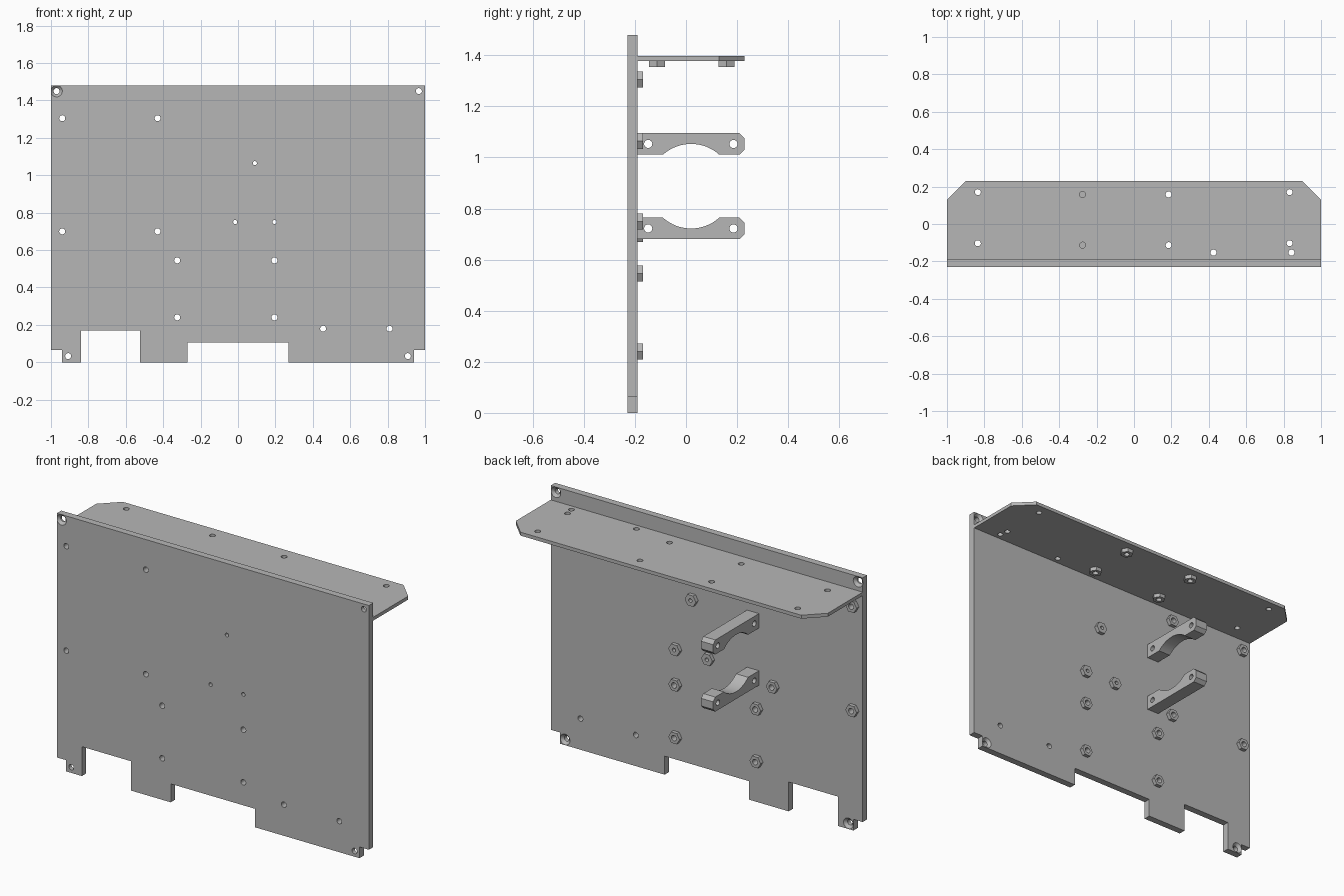
import bpy, bmesh
from math import sin, cos, pi, radians, asin
from mathutils import Vector, Matrix

if "Cube" in bpy.data.objects:
    bpy.data.objects.remove(bpy.data.objects["Cube"], do_unlink=True)

GREY = (0.47, 0.47, 0.47, 1)
grey = bpy.data.materials.new("plain_grey")
grey.use_nodes = True
grey.diffuse_color = GREY
grey.node_tree.nodes["Principled BSDF"].inputs["Base Color"].default_value = GREY


def finish(name, bm):
    bmesh.ops.recalc_face_normals(bm, faces=bm.faces)
    mesh = bpy.data.meshes.new(name)
    bm.to_mesh(mesh)
    bm.free()
    mesh.materials.append(grey)
    obj = bpy.data.objects.new(name, mesh)
    bpy.context.collection.objects.link(obj)
    return obj


def prism(name, outline, offset):
    """Extrude a closed 3D outline along offset."""
    bm = bmesh.new()
    face = bm.faces.new([bm.verts.new(p) for p in outline])
    grown = bmesh.ops.extrude_face_region(bm, geom=[face])["geom"]
    verts = [v for v in grown if isinstance(v, bmesh.types.BMVert)]
    bmesh.ops.translate(bm, verts=verts, vec=offset)
    # the extrude may drop the start cap
    bmesh.ops.holes_fill(bm, edges=[e for e in bm.edges if e.is_boundary])
    return finish(name, bm)


def turned(bm, centre, axis, rings, sides):
    """Add a capped solid of rings (radius, position along axis)."""
    turn = {"X": Matrix.Rotation(pi / 2, 3, "Y"), "Y": Matrix.Rotation(-pi / 2, 3, "X"),
            "Z": Matrix.Identity(3)}[axis]
    loops = []
    for r, d in rings:
        pts = [Vector((r * cos(2 * pi * i / sides), r * sin(2 * pi * i / sides), d))
               for i in range(sides)]
        loops.append([bm.verts.new(Vector(centre) + turn @ p) for p in pts])
    for a, b in zip(loops, loops[1:]):
        for i in range(sides):
            j = (i + 1) % sides
            bm.faces.new((a[i], a[j], b[j], b[i]))
    bm.faces.new(loops[0][::-1])
    bm.faces.new(loops[-1])


def cut(objects, bm):
    """Subtract the cutter from each object, then shade by angle."""
    cutter = finish("cutter", bm)
    cutter.hide_render = True
    for obj in objects:
        mod = obj.modifiers.new("holes", "BOOLEAN")
        mod.operation, mod.solver, mod.object = "DIFFERENCE", "EXACT", cutter
        bpy.ops.object.select_all(action="DESELECT")
        bpy.context.view_layer.objects.active = obj
        obj.select_set(True)
        bpy.ops.object.modifier_apply(modifier=mod.name)
        bpy.ops.object.shade_smooth_by_angle(angle=radians(30))
    bpy.data.objects.remove(cutter, do_unlink=True)


FRONT, BACK, END = -0.23, -0.19, 0.23
HOLE, SMALL, NUT, NUT_H = 0.016, 0.011, 0.036, 0.022

# upright panel with notched lower edge
outline = [(-1, 1.48), (-1, 0.065), (-0.94, 0.065), (-0.94, 0), (-0.84, 0), (-0.84, 0.17),
           (-0.525, 0.17), (-0.525, 0), (-0.27, 0), (-0.27, 0.107), (0.27, 0.107),
           (0.27, 0), (0.94, 0), (0.94, 0.065), (1, 0.065), (1, 1.48)]
panel = prism("upright_panel", [(x, FRONT, z) for x, z in outline], (0, BACK - FRONT, 0))

# nuts on the back of the panel, and all panel holes
bolts = [(x, z, HOLE) for x in (-0.94, -0.43) for z in (1.305, 0.70)]
bolts += [(x, z, HOLE) for x in (-0.325, 0.195) for z in (0.545, 0.24)]
bolts += [(0.09, 1.065, SMALL), (-0.015, 0.75, SMALL), (0.195, 0.75, SMALL)]
nuts, holes = bmesh.new(), bmesh.new()
for x, z, r in bolts:
    turned(nuts, (x, 0, z), "Y", [(NUT, BACK), (NUT, BACK + NUT_H)], 6)
    turned(holes, (x, 0, z), "Y", [(r, FRONT - 0.1), (r, BACK + 0.1)], 24)
for x in (0.455, 0.81):
    turned(holes, (x, 0, 0.18), "Y", [(HOLE, FRONT - 0.1), (HOLE, BACK + 0.1)], 24)

# countersunk corner holes
WIDE, SINK = 0.031, 0.015
for x, z in [(-0.97, 1.45), (0.967, 1.45), (-0.908, 0.033), (0.908, 0.033)]:
    rings = [(HOLE, FRONT - 0.1), (HOLE, BACK - SINK), (WIDE, BACK), (WIDE, BACK + 0.1)]
    if x < 0 and z > 1:
        rings[:1] = [(WIDE, FRONT - 0.1), (WIDE, FRONT), (HOLE, FRONT + SINK)]
    turned(holes, (x, 0, z), "Y", rings, 24)
cut([panel, finish("panel_nuts", nuts)], holes)

# shelf with clipped rear corners
LOW, HIGH = 1.377, 1.397
outline = [(-1, BACK), (1, BACK), (1, 0.13), (0.9, END), (-0.9, END), (-1, 0.13)]
shelf = prism("shelf", [(x, y, LOW) for x, y in outline], (0, 0, HIGH - LOW))

# nuts under the shelf, and all shelf holes
nuts, holes = bmesh.new(), bmesh.new()
bolts = [(x, y) for x in (-0.275, 0.185) for y in (-0.113, 0.158)]
plain = [(x, y) for x in (-0.835, 0.832) for y in (-0.103, 0.17)]
plain += [(0.425, -0.153), (0.842, -0.153)]
for x, y in bolts:
    turned(nuts, (x, y, 0), "Z", [(NUT, LOW - NUT_H), (NUT, LOW)], 6)
for x, y in bolts + plain:
    turned(holes, (x, y, 0), "Z", [(HOLE, LOW - 0.1), (HOLE, HIGH + 0.1)], 24)
cut([shelf, finish("shelf_nuts", nuts)], holes)

# pair of arched brackets, the lower one flipped
HALF, RADIUS, MID, REACH = 0.042, 0.165, 0.02, 0.11
X0, X1 = -0.335, -0.258
swing = asin(REACH / RADIUS)
for name, centre, flip in [("upper_bracket", 1.053, 1), ("lower_bracket", 0.722, -1)]:
    outline = [(BACK, HALF), (BACK, -HALF)]
    for i in range(17):
        a = swing * (i / 8 - 1)
        outline.append((MID + RADIUS * sin(a), RADIUS * (cos(a) - cos(swing)) - HALF))
    outline += [(0.21, -HALF), (END, -0.022), (END, 0.022), (0.21, HALF)]
    bracket = prism(name, [(X0, y, centre + flip * z) for y, z in outline], (X1 - X0, 0, 0))
    holes = bmesh.new()
    for y in (-0.148, 0.186):
        turned(holes, (0, y, centre), "X", [(HOLE, X0 - 0.1), (HOLE, X1 + 0.1)], 24)
    cut([bracket], holes)
